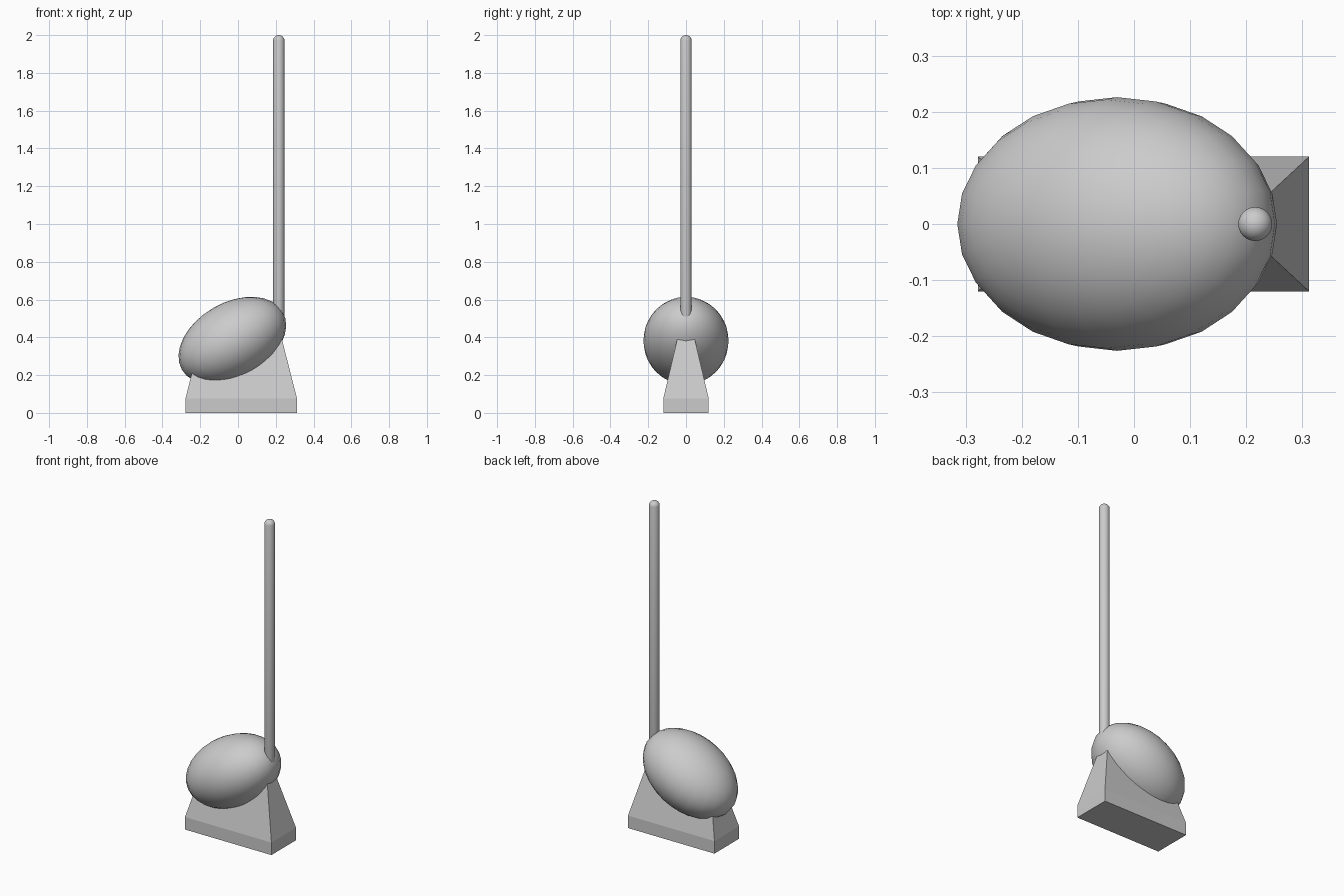
import bpy, bmesh
from math import radians
from mathutils import Matrix

if "Cube" in bpy.data.objects:
    bpy.data.objects.remove(bpy.data.objects["Cube"])


def add_object(name, bm, smooth=False):
    bmesh.ops.recalc_face_normals(bm, faces=bm.faces)
    for f in bm.faces:
        f.smooth = smooth
    mesh = bpy.data.meshes.new(name)
    bm.to_mesh(mesh)
    bm.free()
    obj = bpy.data.objects.new(name, mesh)
    bpy.context.collection.objects.link(obj)
    return obj


# Pedestal: rectangular plinth that tapers up into the body
bm = bmesh.new()
sections = [(0.0, 0.295, 0.12), (0.077, 0.295, 0.12), (0.40, 0.213, 0.044)]
rings = [[bm.verts.new((0.017 + sx * hx, sy * hy, z))
          for sx, sy in ((-1, -1), (1, -1), (1, 1), (-1, 1))]
         for z, hx, hy in sections]
bm.faces.new(rings[0])
bm.faces.new(rings[-1])
for lower, upper in zip(rings, rings[1:]):
    for i in range(4):
        j = (i + 1) % 4
        bm.faces.new((lower[i], lower[j], upper[j], upper[i]))
add_object("pedestal", bm)

# Body: ellipsoid tilted up towards +x
bm = bmesh.new()
bmesh.ops.create_uvsphere(
    bm, u_segments=24, v_segments=16, radius=1,
    matrix=Matrix.Diagonal((0.308, 0.226, 0.201, 1)))
body = add_object("body", bm, smooth=True)
body.location = (-0.03, 0, 0.382)
body.rotation_euler = (0, radians(-30), 0)

# Neck: long upright rod with rounded ends, made by stretching a sphere
radius, bottom, top = 0.0305, 0.43, 2.0
bm = bmesh.new()
bmesh.ops.create_uvsphere(bm, u_segments=24, v_segments=13, radius=radius)
for v in bm.verts:
    v.co.z += top - radius if v.co.z > 0 else bottom + radius
neck = add_object("neck", bm, smooth=True)
neck.location.x = 0.216
